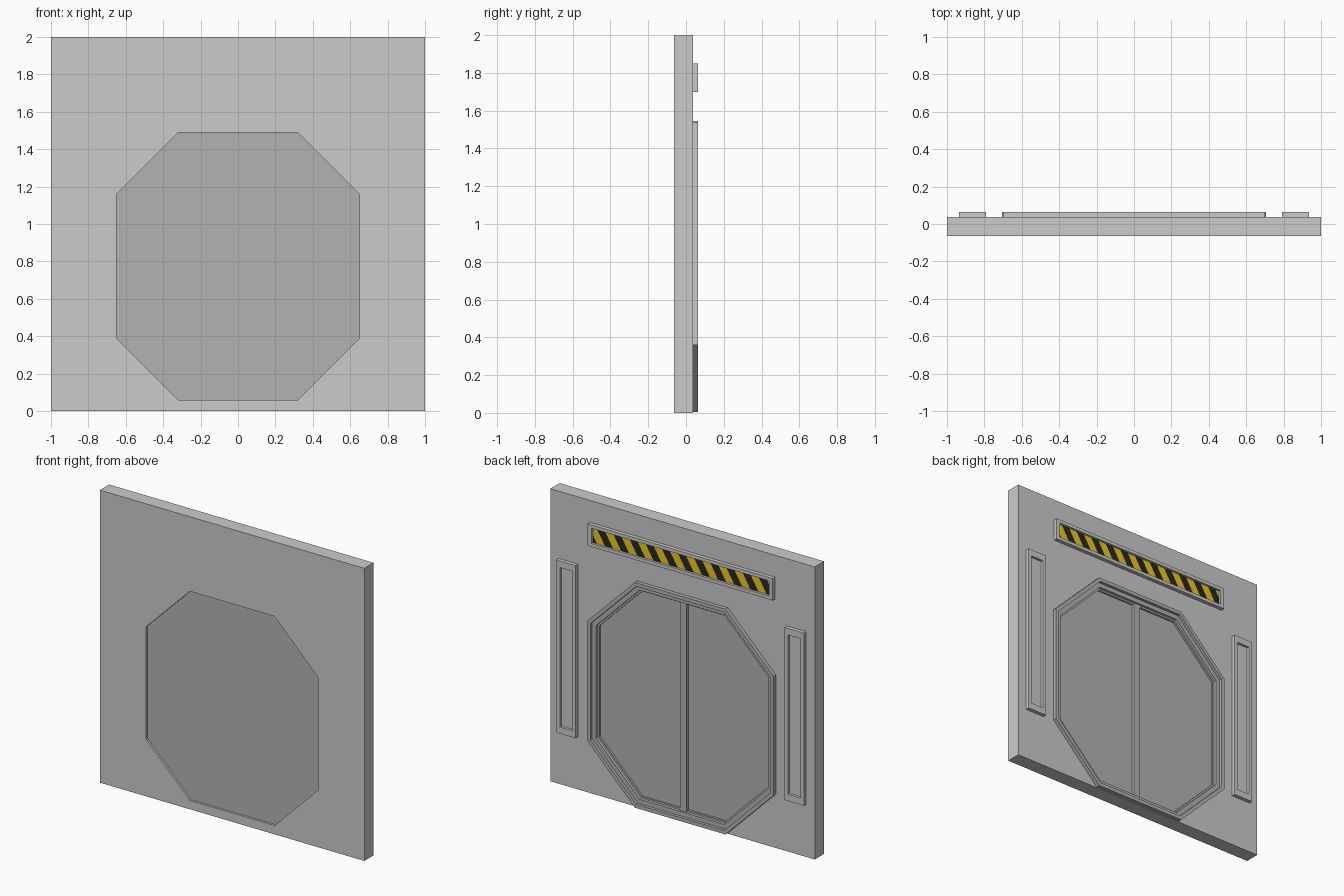
import bpy, bmesh
from mathutils import Vector

if "Cube" in bpy.data.objects:
    bpy.data.objects.remove(bpy.data.objects["Cube"])

FRONT, BACK, TRIM = -0.063, 0.037, 0.063


def material(name, rgb):
    m = bpy.data.materials.new(name)
    m.diffuse_color = (*rgb, 1)
    m.use_nodes = True
    m.node_tree.nodes["Principled BSDF"].inputs["Base Color"].default_value = m.diffuse_color
    return m


def finish(name, bm, *mats):
    me = bpy.data.meshes.new(name)
    bm.to_mesh(me)
    bm.free()
    for m in mats:
        me.materials.append(m)
    ob = bpy.data.objects.new(name, me)
    bpy.context.collection.objects.link(ob)
    return ob


def octagon(x0, x1, z0, z1, cut=0.0):
    """Rectangle outline with cut corners (cut=0 gives a plain rectangle)."""
    c = cut
    return [(x0 + c, z0), (x1 - c, z0), (x1, z0 + c), (x1, z1 - c),
            (x1 - c, z1), (x0 + c, z1), (x0, z1 - c), (x0, z0 + c)]


def door_shape(d):
    """Door opening outline, offset outwards by d."""
    return octagon(-0.65 - d, 0.65 + d, 0.06 - d, 1.49 + d, 0.33 + 0.586 * d)


def loft(name, rings, closed, *mats):
    """Join (outline, y) rings; closed makes a hollow ring, else ends are capped."""
    bm = bmesh.new()
    loops = [[bm.verts.new((x, y, z)) for x, z in pts] for pts, y in rings]
    pairs = list(zip(loops, loops[1:]))
    if closed:
        pairs.append((loops[-1], loops[0]))
    else:
        bm.faces.new(loops[0])
        bm.faces.new(loops[-1])
    for a, b in pairs:
        n = len(a)
        for i in range(n):
            j = (i + 1) % n
            bm.faces.new((a[i], a[j], b[j], b[i]))
    bmesh.ops.remove_doubles(bm, verts=bm.verts, dist=1e-5)
    bmesh.ops.recalc_face_normals(bm, faces=bm.faces)
    return finish(name, bm, *mats)


def framed_plate(name, x0, x1, z0, z1, bx, bz, floor):
    """Raised plate with a recessed centre."""
    outer = octagon(x0, x1, z0, z1)
    inner = octagon(x0 + bx, x1 - bx, z0 + bz, z1 - bz)
    loft(name, [(outer, 0.03), (outer, TRIM), (inner, TRIM), (inner, floor)], False)


dark = material("dark_grey", (0.45, 0.45, 0.45))
yellow = material("yellow", (0.85, 0.58, 0.01))
black = material("black", (0.02, 0.02, 0.02))

# wall with octagonal opening
wall, hole = octagon(-1, 1, 0, 2), door_shape(0)
loft("wall", [(wall, FRONT), (hole, FRONT), (hole, BACK), (wall, BACK)], True)

# stepped door frame on the back
o, m, i = door_shape(0.055), door_shape(0.03), door_shape(0)
loft("door_frame", [(o, 0.03), (o, TRIM), (m, TRIM), (m, 0.043), (i, 0.043), (i, 0.03)],
     True, dark)

# door slab, its raised rim and the centre rib
loft("door", [(hole, -0.048), (hole, 0.012)], False, dark)
rim = door_shape(-0.012)
loft("door_rim", [(hole, 0.01), (hole, 0.025), (rim, 0.025), (rim, 0.01)], True, dark)
rib = octagon(-0.026, 0.026, 0.06, 1.49)
loft("door_center_rib", [(rib, 0.01), (rib, 0.03)], False, dark)

# side panels and sign frame
framed_plate("side_panel_left", -0.935, -0.79, 0.36, 1.54, 0.025, 0.045, 0.045)
framed_plate("side_panel_right", 0.79, 0.935, 0.36, 1.54, 0.025, 0.045, 0.045)
framed_plate("sign_frame", -0.7, 0.7, 1.70, 1.85, 0.028, 0.023, 0.045)

# hazard stripes: one strip sliced by slanted planes
W, ZC, H, STEP, K = 0.672, 1.775, 0.052, 0.0611, 0.6
bm = bmesh.new()
bm.faces.new([bm.verts.new((x, 0.047, z)) for x, z in
              ((W, ZC - H), (-W, ZC - H), (-W, ZC + H), (W, ZC + H))])
for n in range(-12, 13):
    bmesh.ops.bisect_plane(bm, geom=bm.verts[:] + bm.edges[:] + bm.faces[:],
                           plane_co=Vector((n * STEP, 0, ZC)),
                           plane_no=Vector((1, 0, -K)).normalized())
bm.normal_update()
for f in bm.faces:
    c = f.calc_center_median()
    f.material_index = int((c.x - K * (c.z - ZC)) // STEP) % 2
    if f.normal.y < 0:
        f.normal_flip()
finish("hazard_stripes", bm, yellow, black)
